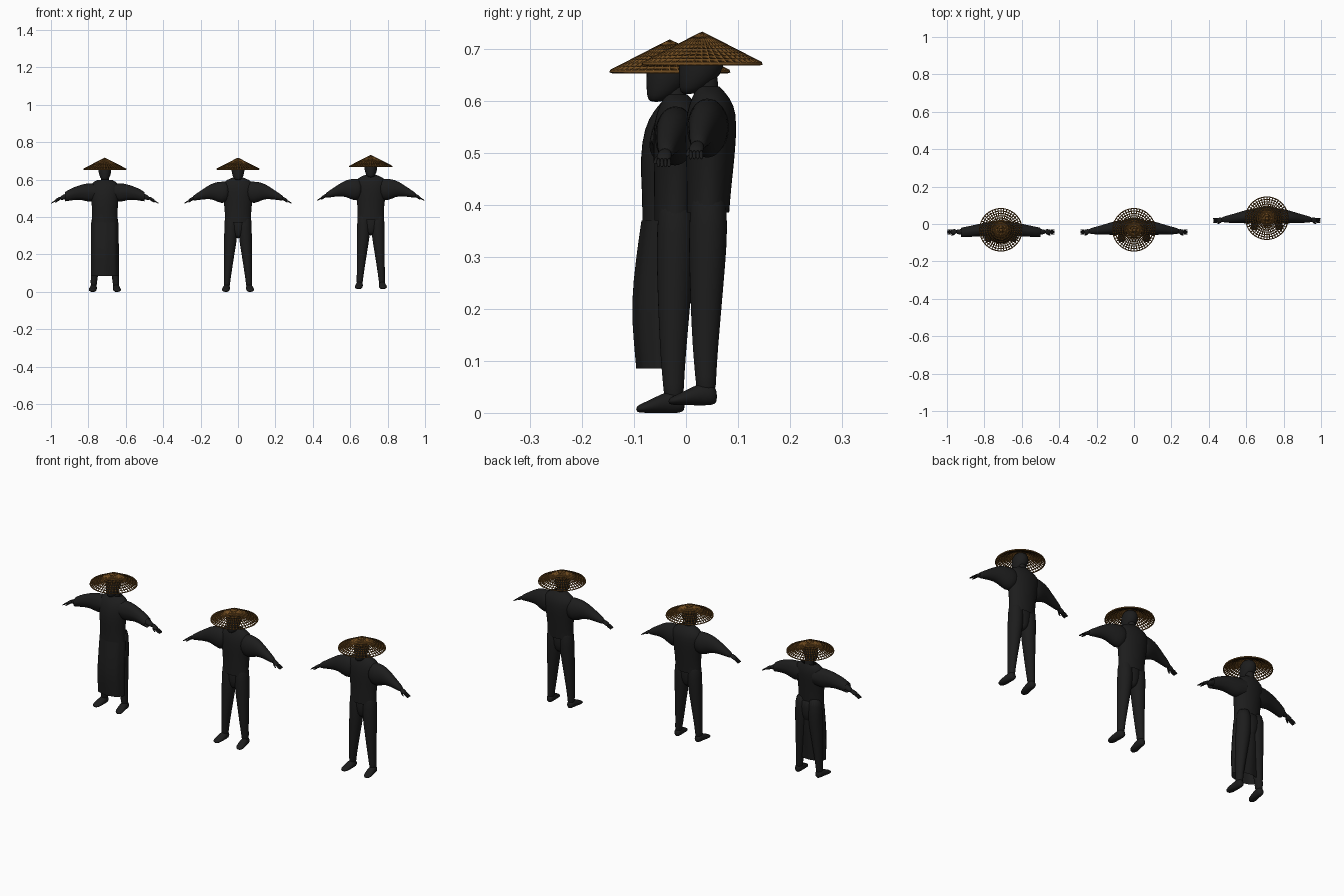
import bpy, bmesh
from math import cos, sin, pi

def material(name, col):
    m = bpy.data.materials.new(name)
    m.diffuse_color = (*col, 1)
    return m

CLOTH = material("black_cloth", (0.012, 0.012, 0.012))
STRAW = material("brown_straw", (0.17, 0.075, 0.015))

def finish(name, bm, mat, loc):
    bmesh.ops.recalc_face_normals(bm, faces=bm.faces[:])
    me = bpy.data.meshes.new(name)
    bm.to_mesh(me)
    bm.free()
    for p in me.polygons:
        p.use_smooth = True
    me.materials.append(mat)
    ob = bpy.data.objects.new(name, me)
    ob.location = loc
    bpy.context.collection.objects.link(ob)
    return ob

def loft(name, loc, axis, sections, n=16, cap=True, side=1, fold=0.0, level=1):
    """Skin elliptical rings (x, y, z, a, b) set square to the given axis."""
    bm = bmesh.new()
    rings = []
    for x, y, z, a, b in sections:
        ring = []
        for i in range(n):
            t = 2 * pi * i / n
            k = 1 + fold * cos(t * 8)
            u, v = a * k * cos(t), b * k * sin(t)
            d = {'x': (0, u, v), 'y': (u, 0, v), 'z': (u, v, 0)}[axis]
            ring.append(bm.verts.new((side * (x + d[0]), y + d[1], z + d[2])))
        rings.append(ring)
    for r0, r1 in zip(rings, rings[1:]):
        for i in range(n):
            j = (i + 1) % n
            bm.faces.new((r0[i], r0[j], r1[j], r1[i]))
    if cap:
        bm.faces.new(rings[0])
        bm.faces.new(rings[-1])
    ob = finish(name, bm, CLOTH, loc)
    s = ob.modifiers.new("smooth", 'SUBSURF')
    s.levels = s.render_levels = level
    return ob

def hat(loc):
    # woven cone: wires of constant width leave gaps only near the rim
    bm = bmesh.new()
    n, rows = 44, 9
    rings = []
    for k in range(1, rows + 1):
        f = k / rows
        rings.append([bm.verts.new((0.113 * f * cos(2 * pi * i / n), 0.113 * f * sin(2 * pi * i / n),
                                    0.714 - 0.058 * f)) for i in range(n)])
    tip = bm.verts.new((0, 0, 0.714))
    for i in range(n):
        j = (i + 1) % n
        bm.faces.new((tip, rings[0][i], rings[0][j]))
        for r0, r1 in zip(rings, rings[1:]):
            bm.faces.new((r0[i], r1[i], r1[j], r0[j]))
    ob = finish("woven_hat", bm, STRAW, loc)
    w = ob.modifiers.new("weave", 'WIREFRAME')
    w.thickness = 0.0075
    w.use_even_offset = False
    w.use_boundary = True

def hand(loc, s):
    loft("palm", loc, 'x', [(0.235, -0.008, 0.502, 0.012, 0.011), (0.252, -0.011, 0.494, 0.015, 0.010),
                            (0.268, -0.012, 0.486, 0.014, 0.007)], 12, side=s)
    for k in range(4):
        y = -0.022 + 0.0068 * k
        loft("finger", loc, 'x', [(0.262, y, 0.488, 0.004, 0.005), (0.277, y, 0.480, 0.004, 0.004),
                                  (0.288, y, 0.473, 0.003, 0.003)], 8, side=s)
    loft("thumb", loc, 'x', [(0.242, -0.018, 0.496, 0.005, 0.006), (0.256, -0.027, 0.485, 0.005, 0.005),
                             (0.266, -0.029, 0.479, 0.003, 0.003)], 8, side=s)

def figure(loc, robe):
    # head and neck
    loft("head", loc, 'z', [(0, -0.027, 0.597, 0.013, 0.012), (0, -0.018, 0.608, 0.025, 0.027),
                            (0, -0.004, 0.635, 0.034, 0.042), (0, 0, 0.665, 0.037, 0.046),
                            (0, 0, 0.688, 0.030, 0.036), (0, 0, 0.699, 0.014, 0.016)])
    loft("neck", loc, 'z', [(0, 0.012, 0.56, 0.026, 0.024), (0, 0.010, 0.61, 0.021, 0.021),
                            (0, 0.008, 0.65, 0.021, 0.022)])
    hat(loc)
    for s in (-1, 1):
        # trouser legs
        loft("leg", loc, 'z', [(0.037, 0.012, 0.43, 0.034, 0.034), (0.038, 0.012, 0.34, 0.036, 0.038),
                               (0.040, 0.010, 0.28, 0.035, 0.036), (0.047, 0.008, 0.20, 0.028, 0.031),
                               (0.054, 0.006, 0.11, 0.021, 0.025), (0.059, 0.007, 0.05, 0.017, 0.020),
                               (0.060, 0.008, 0.02, 0.016, 0.019)], side=s)
        # shoes
        loft("foot", loc, 'y', [(0.060, 0.029, 0.016, 0.010, 0.011), (0.060, 0.020, 0.021, 0.018, 0.022),
                                (0.061, -0.005, 0.021, 0.019, 0.022), (0.065, -0.035, 0.013, 0.022, 0.0135),
                                (0.067, -0.055, 0.009, 0.019, 0.009), (0.068, -0.065, 0.007, 0.009, 0.005)], side=s)
        # arms, or open sleeves over forearms
        if robe:
            loft("sleeve", loc, 'x', [(0.04, 0.004, 0.535, 0.042, 0.045), (0.08, 0.002, 0.530, 0.038, 0.053),
                                      (0.12, -0.002, 0.534, 0.033, 0.042), (0.16, -0.008, 0.527, 0.030, 0.035),
                                      (0.19, -0.012, 0.518, 0.028, 0.031), (0.212, -0.014, 0.509, 0.025, 0.025)],
                 cap=False, side=s, fold=0.03)
            loft("forearm", loc, 'x', [(0.15, -0.008, 0.530, 0.018, 0.019), (0.21, -0.012, 0.511, 0.016, 0.016),
                                       (0.242, -0.010, 0.499, 0.012, 0.011)], side=s)
        else:
            loft("arm", loc, 'x', [(0.04, 0.013, 0.538, 0.044, 0.055), (0.09, 0.010, 0.529, 0.040, 0.062),
                                   (0.13, 0.006, 0.540, 0.033, 0.046), (0.17, 0.000, 0.529, 0.026, 0.033),
                                   (0.21, -0.005, 0.513, 0.020, 0.022), (0.247, -0.008, 0.498, 0.013, 0.012)], side=s)
        hand(loc, s)
    # pelvis
    loft("pelvis", loc, 'z', [(0, 0.011, 0.285, 0.012, 0.024), (0, 0.012, 0.32, 0.045, 0.034),
                              (0, 0.012, 0.42, 0.066, 0.038)])
    if robe:
        # fitted bodice flowing into a long skirt
        loft("bodice", loc, 'z', [(0, -0.010, 0.36, 0.072, 0.044), (0, -0.008, 0.42, 0.068, 0.046),
                                  (0, -0.008, 0.49, 0.074, 0.051), (0, 0.000, 0.55, 0.080, 0.050),
                                  (0, 0.006, 0.58, 0.076, 0.038), (0, 0.010, 0.598, 0.042, 0.026)], cap=False)
        loft("skirt", loc, 'z', [(0, -0.010, 0.37, 0.072, 0.044), (0, -0.014, 0.30, 0.073, 0.050),
                                 (0, -0.022, 0.21, 0.074, 0.052), (0, -0.022, 0.14, 0.074, 0.047),
                                 (0, -0.021, 0.085, 0.074, 0.043)], n=32, cap=False, fold=0.03)
    else:
        # jacket with an open straight hem
        loft("jacket", loc, 'z', [(0, 0.011, 0.370, 0.073, 0.042), (0, 0.013, 0.42, 0.071, 0.044),
                                  (0, 0.016, 0.48, 0.077, 0.048), (0, 0.017, 0.54, 0.088, 0.051),
                                  (0, 0.018, 0.578, 0.090, 0.045), (0, 0.015, 0.602, 0.056, 0.029),
                                  (0, 0.012, 0.612, 0.024, 0.022)], cap=False)

figure((-0.712, -0.031, 0), True)
figure((0, -0.031, 0), False)
figure((0.710, 0.031, 0.015), False)
